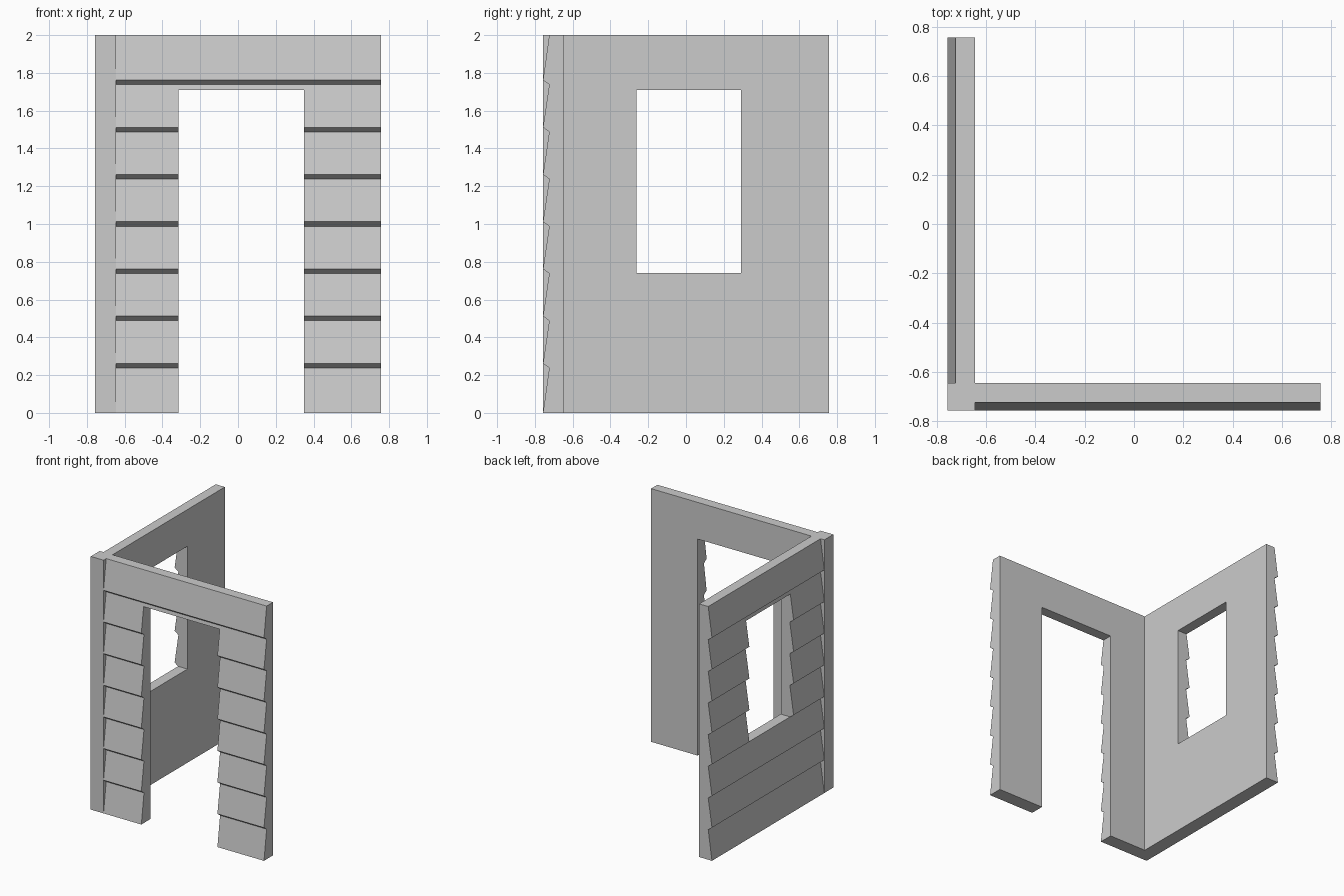
import bpy, bmesh

if "Cube" in bpy.data.objects:
    bpy.data.objects.remove(bpy.data.objects["Cube"])

OUT, BACK, INNER, END = -0.757, -0.724, -0.645, 0.757
HEIGHT, ROW, LIP = 2.0, 0.25, 0.012


def finish(name, bm):
    bmesh.ops.recalc_face_normals(bm, faces=bm.faces)
    mesh = bpy.data.meshes.new(name)
    bm.to_mesh(mesh)
    bm.free()
    obj = bpy.data.objects.new(name, mesh)
    bpy.context.collection.objects.link(obj)
    return obj


def box(name, lo, hi):
    bm = bmesh.new()
    bmesh.ops.create_cube(bm, size=1)
    for v in bm.verts:
        v.co = [(a + b) / 2 + c * (b - a) for a, b, c in zip(lo, hi, v.co)]
    return finish(name, bm)


def siding_profile():
    # Sawtooth of lapped boards outside, flat inside (depth, height)
    pts = [(INNER, 0), (OUT, 0)]
    for i in range(1, 8):
        pts += [(BACK, i * ROW - LIP), (OUT, i * ROW + LIP)]
    return pts + [(BACK, HEIGHT), (INNER, HEIGHT)]


def wall(name, opening, swap):
    # Extrude the profile along the wall; swap turns x into y for the side wall
    def place(along, depth, z):
        return (depth, along, z) if swap else (along, depth, z)

    bm = bmesh.new()
    face = bm.faces.new([bm.verts.new(place(INNER, d, z)) for d, z in siding_profile()])
    ext = bmesh.ops.extrude_face_region(bm, geom=[face], use_keep_orig=True)
    for v in ext["geom"]:
        if isinstance(v, bmesh.types.BMVert):
            v.co[1 if swap else 0] = END
    obj = finish(name, bm)

    # Cut the opening
    a0, a1, z0, z1 = opening
    cutter = box(name + "_cutter", place(a0, -1, z0), place(a1, -0.4, z1))
    cutter.hide_render = True
    mod = obj.modifiers.new("opening", "BOOLEAN")
    mod.operation, mod.solver, mod.object = "DIFFERENCE", "EXACT", cutter
    bpy.context.view_layer.objects.active = obj
    bpy.ops.object.modifier_apply(modifier=mod.name)
    bpy.data.objects.remove(cutter)


# Front wall with doorway, side wall with window
wall("door_wall", (-0.315, 0.35, -0.2, 1.71), False)
wall("window_wall", (-0.262, 0.29, 0.74, 1.71), True)

# Corner post joining both walls
box("corner_post", (OUT, OUT, 0), (INNER, INNER, HEIGHT))
